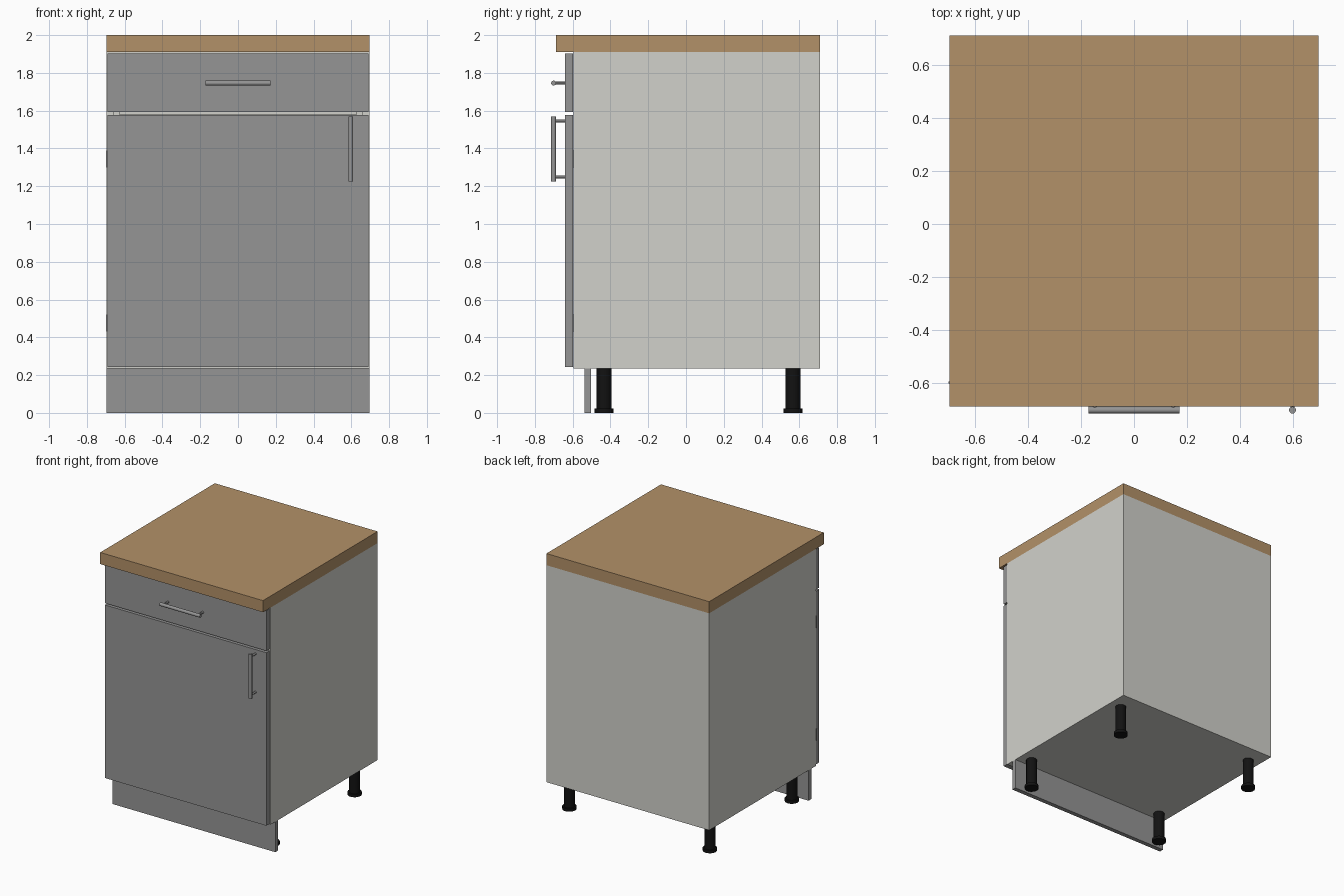
import bpy
import bmesh
from mathutils import Vector

cube = bpy.data.objects.get("Cube")
if cube:
    bpy.data.objects.remove(cube, do_unlink=True)


def material(name, r, g, b):
    m = bpy.data.materials.new(name)
    m.use_nodes = True
    m.diffuse_color = (r, g, b, 1)
    m.node_tree.nodes["Principled BSDF"].inputs["Base Color"].default_value = (r, g, b, 1)
    return m


WOOD = material("oak worktop", 0.45, 0.285, 0.14)
WHITE = material("off white board", 0.64, 0.64, 0.6)
GREY = material("grey front", 0.3, 0.3, 0.3)
STEEL = material("handle steel", 0.3, 0.3, 0.3)
BLACK = material("black plastic", 0.006, 0.006, 0.006)


def finish(name, bm, mat, smooth=False):
    bmesh.ops.recalc_face_normals(bm, faces=bm.faces)
    mesh = bpy.data.meshes.new(name)
    bm.to_mesh(mesh)
    bm.free()
    mesh.materials.append(mat)
    ob = bpy.data.objects.new(name, mesh)
    bpy.context.collection.objects.link(ob)
    if smooth:
        bpy.ops.object.select_all(action="DESELECT")
        ob.select_set(True)
        bpy.context.view_layer.objects.active = ob
        bpy.ops.object.shade_smooth_by_angle()
    return ob


def box(name, mat, x, y, z):
    """Board given by its (low, high) range on each axis."""
    bm = bmesh.new()
    bmesh.ops.create_cube(bm, size=1)
    for v in bm.verts:
        v.co = [(lo + hi) / 2 + c * (hi - lo) for c, (lo, hi) in zip(v.co, (x, y, z))]
    return finish(name, bm, mat)


def add_rod(bm, a, b, radius, sides=20):
    a, b = Vector(a), Vector(b)
    made = bmesh.ops.create_cone(bm, cap_ends=True, segments=sides, radius1=radius,
                                 radius2=radius, depth=(b - a).length)["verts"]
    turn = Vector((0, 0, 1)).rotation_difference(b - a)
    for v in made:
        v.co = turn @ v.co + (a + b) / 2


W, BACK, FRONT = 0.695, 0.71, -0.595   # half width and depth of the carcass
LOW, HIGH, T = 0.235, 1.91, 0.036      # carcass bottom, top and board thickness
IN = W - T

# Worktop
box("worktop", WOOD, (-W, W), (-0.688, BACK), (HIGH, 2))

# Carcass boards
for side, s in (("right", -1), ("left", 1)):
    box(side + "_side_panel", WHITE, sorted((s * IN, s * W)), (FRONT, BACK), (LOW, HIGH))
box("bottom_panel", WHITE, (-IN, IN), (FRONT, BACK), (LOW, LOW + T))
box("back_panel", WHITE, (-IN, IN), (BACK - 0.015, BACK), (LOW + T, HIGH))
box("shelf", WHITE, (-IN, IN), (-0.5, BACK - 0.015), (0.9, 0.9 + T))
box("front_rail", WHITE, (-IN, IN), (FRONT, -0.4), (HIGH - T, HIGH))
box("rear_rail", WHITE, (-IN, IN), (0.5, BACK - 0.015), (HIGH - T, HIGH))

# Drawer box
box("drawer_base", WHITE, (-0.63, 0.63), (FRONT, 0.55), (1.58, 1.6))
box("drawer_back", WHITE, (-0.63, 0.63), (0.53, 0.55), (1.6, 1.8))
for side, s in (("right", -1), ("left", 1)):
    box(side + "_drawer_side", WHITE, sorted((s * 0.61, s * 0.63)), (FRONT, 0.53), (1.6, 1.8))

# Fronts and plinth
box("drawer_front", GREY, (-0.69, 0.69), (-0.64, -0.599), (1.592, 1.902))
box("door", GREY, (-0.69, 0.69), (-0.64, -0.599), (0.242, 1.578))
box("plinth", GREY, (-W, W), (-0.537, -0.503), (0, LOW))

# Door hinges, just visible in the gap
for name, z in (("lower_hinge", 0.475), ("upper_hinge", 1.345)):
    box(name, STEEL, (-0.698, -0.6), (-0.601, -0.593), (z - 0.045, z + 0.045))


# Bar handles on two posts
def handle(name, centre, axis):
    centre, axis = Vector(centre), Vector(axis)
    bm = bmesh.new()
    add_rod(bm, centre - axis * 0.172, centre + axis * 0.172, 0.013)
    for s in (-1, 1):
        p = centre + axis * s * 0.148
        add_rod(bm, p, (p.x, -0.639, p.z), 0.008, 12)
    finish(name, bm, STEEL, True)


handle("drawer_handle", (0, -0.701, 1.746), (1, 0, 0))
handle("door_handle", (0.597, -0.701, 1.397), (0, 0, 1))

# Adjustable legs with round feet
for row, y in (("front", -0.434), ("rear", 0.566)):
    for side, x in (("right", -0.6), ("left", 0.6)):
        bm = bmesh.new()
        add_rod(bm, (x, y, 0), (x, y, 0.022), 0.05, 24)
        add_rod(bm, (x, y, 0.022), (x, y, LOW), 0.039, 24)
        finish(f"{row}_{side}_leg", bm, BLACK, True)
